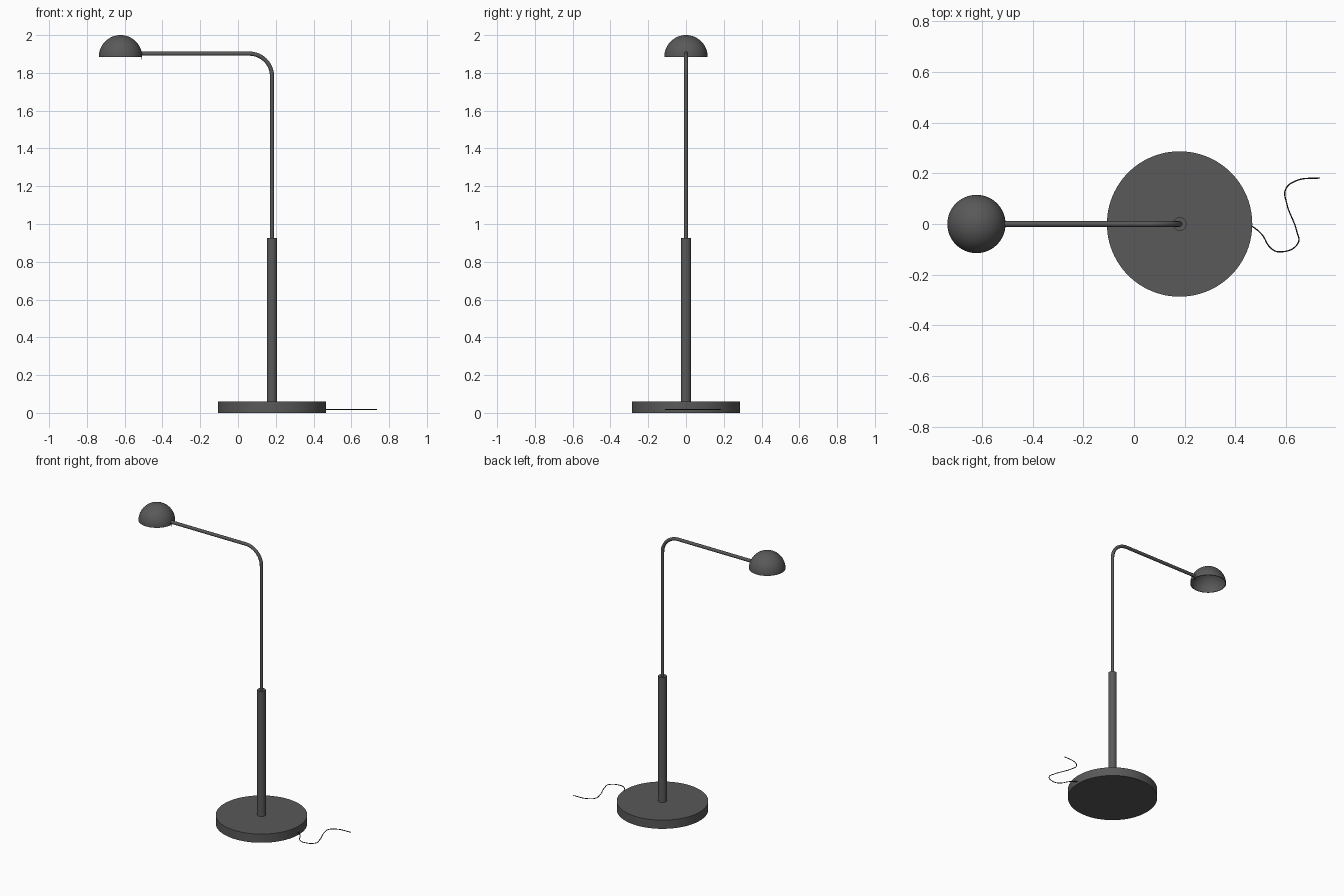
import bpy, bmesh, math
from mathutils import Vector

cube = bpy.data.objects.get("Cube")
if cube:
    bpy.data.objects.remove(cube, do_unlink=True)


def material(name, value):
    m = bpy.data.materials.new(name)
    m.use_nodes = True
    color = (value, value, value, 1)
    m.diffuse_color = color
    m.node_tree.nodes["Principled BSDF"].inputs["Base Color"].default_value = color
    return m


metal = material("dark grey metal", 0.1)
rubber = material("black rubber", 0.03)
POST_X = 0.18


def activate(ob):
    bpy.ops.object.select_all(action='DESELECT')
    ob.select_set(True)
    bpy.context.view_layer.objects.active = ob


def cylinder(name, x, radius, bottom, top, sides=64, mat=metal):
    bpy.ops.mesh.primitive_cylinder_add(vertices=sides, radius=radius, depth=top - bottom,
                                        location=(x, 0, (bottom + top) / 2))
    ob = bpy.context.object
    ob.name = name
    ob.data.materials.append(mat)
    bpy.ops.object.shade_smooth_by_angle(angle=math.radians(40))
    return ob


def tube(name, points, radius, mat, kind='POLY'):
    curve = bpy.data.curves.new(name, 'CURVE')
    curve.dimensions = '3D'
    curve.bevel_depth = radius
    curve.bevel_resolution = 4
    curve.use_fill_caps = True
    s = curve.splines.new(kind)
    if kind == 'BEZIER':
        s.bezier_points.add(len(points) - 1)
        for bp, p in zip(s.bezier_points, points):
            bp.co = p
            bp.handle_left_type = bp.handle_right_type = 'AUTO'
        s.resolution_u = 8
    else:
        s.points.add(len(points) - 1)
        for sp, p in zip(s.points, points):
            sp.co = (*p, 1)
    s.use_smooth = True
    ob = bpy.data.objects.new(name, curve)
    bpy.context.collection.objects.link(ob)
    curve.materials.append(mat)
    activate(ob)
    bpy.ops.object.convert(target='MESH')
    bpy.ops.object.shade_smooth_by_angle(angle=math.radians(40))


# Weighted base and lower sleeve
cylinder("base", POST_X, 0.287, 0, 0.06, 96)
cylinder("sleeve", POST_X, 0.027, 0.055, 0.925, 32)

# Thin stem bending into the horizontal arm
bend, arm_z = 0.12, 1.902
path = [Vector((POST_X, 0, 0.9))]
for i in range(17):
    a = math.pi / 2 * i / 16
    path.append(Vector((POST_X - bend + bend * math.cos(a), 0, arm_z - bend + bend * math.sin(a))))
path.append(Vector((-0.512, 0, arm_z)))
tube("arm", path, 0.011, metal)

# Open half-dome shade
bpy.ops.mesh.primitive_uv_sphere_add(segments=64, ring_count=32, radius=0.115,
                                     location=(-0.622, 0, 1.885))
shade = bpy.context.object
shade.name = "shade"
bm = bmesh.new()
bm.from_mesh(shade.data)
bmesh.ops.delete(bm, geom=[v for v in bm.verts if v.co.z < -0.001], context='VERTS')
bm.to_mesh(shade.data)
bm.free()
shade.data.materials.append(metal)
solid = shade.modifiers.new("thickness", 'SOLIDIFY')
solid.thickness = 0.004
solid.offset = -1
activate(shade)
bpy.ops.object.modifier_apply(modifier=solid.name)
bpy.ops.object.shade_smooth_by_angle(angle=math.radians(40))

# Small switch pin under the end of the arm
cylinder("switch_pin", -0.512, 0.002, 1.872, 1.9, 12, rubber)

# Power cord lying behind the base
cord = [(0.455, 0), (0.504, -0.04), (0.54, -0.095), (0.575, -0.11), (0.648, -0.075),
        (0.643, -0.03), (0.602, 0.085), (0.598, 0.135), (0.638, 0.17), (0.735, 0.182)]
tube("power_cord", [(x, y, 0.018) for x, y in cord], 0.0025, rubber, 'BEZIER')
